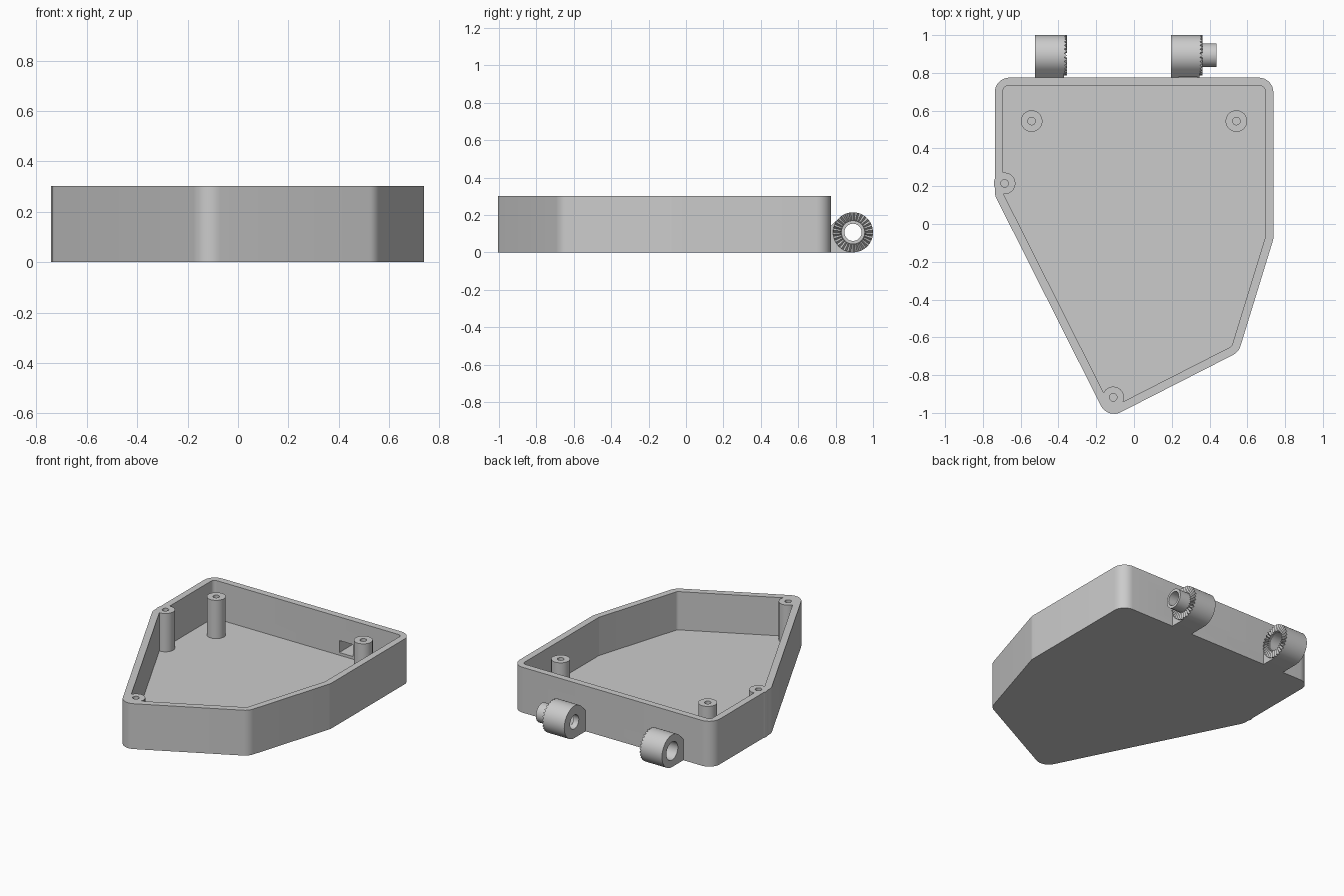
import bpy, bmesh, math
from mathutils import Vector, Matrix

cube = bpy.data.objects.get("Cube")
if cube:
    bpy.data.objects.remove(cube, do_unlink=True)

grey = bpy.data.materials.new("plain_grey")
grey.use_nodes = True
grey.diffuse_color = (0.6, 0.6, 0.6, 1)
grey.node_tree.nodes["Principled BSDF"].inputs["Base Color"].default_value = (0.6, 0.6, 0.6, 1)

HEIGHT, FLOOR, WALL = 0.302, 0.047, 0.044
AXIS_Y, AXIS_Z, KNUCKLE_R = 0.893, 0.107, 0.107


def make_object(name, bm):
    bmesh.ops.recalc_face_normals(bm, faces=bm.faces)
    mesh = bpy.data.meshes.new(name)
    bm.to_mesh(mesh)
    bm.free()
    mesh.materials.append(grey)
    obj = bpy.data.objects.new(name, mesh)
    bpy.context.collection.objects.link(obj)
    return obj


def extrude(name, points, offset):
    """Closed prism from a flat outline."""
    bm = bmesh.new()
    face = bm.faces.new([bm.verts.new(p) for p in points])
    new = bmesh.ops.extrude_face_region(bm, geom=[face])["geom"]
    bmesh.ops.translate(bm, vec=offset, verts=[v for v in new if isinstance(v, bmesh.types.BMVert)])
    return make_object(name, bm)


def post(name, x, y, r, z0, z1):
    ring = [(x + r * math.cos(a), y + r * math.sin(a), z0)
            for a in (math.tau * i / 40 for i in range(40))]
    return extrude(name, ring, (0, 0, z1 - z0))


def rod(name, r, x0, x1):
    """Cylinder along the hinge axis."""
    ring = [(x0, AXIS_Y + r * math.cos(a), AXIS_Z + r * math.sin(a))
            for a in (math.tau * i / 48 for i in range(48))]
    return extrude(name, ring, (x1 - x0, 0, 0))


def box(name, low, high):
    bm = bmesh.new()
    low, high = Vector(low), Vector(high)
    bmesh.ops.create_cube(bm, size=1, matrix=Matrix.LocRotScale((low + high) / 2, None, high - low))
    return make_object(name, bm)


def combine(obj, other, operation):
    mod = obj.modifiers.new("bool", "BOOLEAN")
    mod.operation, mod.solver, mod.object = operation, "EXACT", other
    bpy.context.view_layer.objects.active = obj
    bpy.ops.object.modifier_apply(modifier=mod.name)
    bpy.data.objects.remove(other, do_unlink=True)


def smooth(obj):
    bpy.ops.object.select_all(action="DESELECT")
    obj.select_set(True)
    bpy.context.view_layer.objects.active = obj
    bpy.ops.object.shade_smooth_by_angle(angle=math.radians(25))


def inset(corners, d):
    result = []
    for i, p in enumerate(corners):
        a = (p - corners[i - 1]).normalized()
        b = (corners[(i + 1) % len(corners)] - p).normalized()
        n, m = Vector((-a.y, a.x, 0)), Vector((-b.y, b.x, 0))
        result.append(p + (n + m) * d / (1 + n.dot(m)))
    return result


def rounded(corners, r, z, steps=8):
    """Outline with every corner replaced by an arc."""
    result = []
    for i, p in enumerate(corners):
        u = (corners[i - 1] - p).normalized()
        v = (corners[(i + 1) % len(corners)] - p).normalized()
        half = u.angle(v) / 2
        centre = p + (u + v).normalized() * r / math.sin(half)
        start = (p + u * r / math.tan(half) - centre).normalized()
        end = (p + v * r / math.tan(half) - centre).normalized()
        for k in range(steps + 1):
            q = centre + start.slerp(end, k / steps).normalized() * r
            result.append((q.x, q.y, z))
    return result


# Tray shell
outline = [Vector((x, y, 0)) for x, y in (
    (0.738, 0.775), (-0.737, 0.775), (-0.737, 0.153),
    (-0.14, -1.032), (0.554, -0.678), (0.738, -0.08))]
tray = extrude("tray", rounded(outline, 0.078, 0), (0, 0, HEIGHT))
cavity = extrude("cavity", rounded(inset(outline, WALL), 0.025, FLOOR), (0, 0, HEIGHT))
combine(tray, cavity, "DIFFERENCE")

# Screw posts, with blind holes from the top
posts = ((-0.542, 0.545, FLOOR / 2), (0.542, 0.545, FLOOR / 2),
         (-0.685, 0.215, 0), (-0.11, -0.918, FLOOR / 2))
for x, y, z in posts:
    combine(tray, post("post", x, y, 0.057, z, HEIGHT), "UNION")
for x, y, z in posts:
    combine(tray, post("screw_hole", x, y, 0.02, FLOOR, HEIGHT + 0.1), "DIFFERENCE")

# Cable opening through the back wall
combine(tray, box("opening", (0.235, 0.7, 0.065), (0.335, 0.85, 0.145)), "DIFFERENCE")
smooth(tray)


def toothed_ring(name, x0, x1, inner, teeth=30):
    """Ring of radial ridges on the knuckle end."""
    bm = bmesh.new()
    rows = []
    for i in range(teeth * 2):
        a = math.tau * i / (teeth * 2)
        top = x1 if i % 2 else x0 + 0.002
        rows.append([bm.verts.new((x, AXIS_Y + r * math.cos(a), AXIS_Z + r * math.sin(a)))
                     for x, r in ((x0 - 0.002, inner), (top, inner),
                                  (top, KNUCKLE_R), (x0 - 0.002, KNUCKLE_R))])
    for i, row in enumerate(rows):
        prev = rows[i - 1]
        for k in range(4):
            bm.faces.new((prev[k], row[k], row[k - 1], prev[k - 1]))
    return make_object(name, bm)


def knuckle(side, x0, x1, bore):
    """Hinge barrel blended into the back wall."""
    profile = [(x0, 0.765, 0)]
    for i in range(41):
        a = math.radians(-90 + 225 * i / 40)
        profile.append((x0, AXIS_Y + KNUCKLE_R * math.cos(a), AXIS_Z + KNUCKLE_R * math.sin(a)))
    profile += [(x0, 0.775, 0.141), (x0, 0.765, 0.141)]
    body = extrude(side + "_hinge_knuckle", profile, (x1 - x0, 0, 0))
    combine(body, rod("bore", bore, x0 - 0.1, x1 + 0.1), "DIFFERENCE")
    toothed_ring(side + "_hinge_teeth", x1, x1 + 0.016, 0.064)
    return body


plain = knuckle("plain", -0.523, -0.371, 0.06)
pinned = knuckle("pinned", 0.197, 0.347, 0.046)
combine(pinned, box("opening", (0.235, 0.7, 0.065), (0.335, AXIS_Y, 0.145)), "DIFFERENCE")
smooth(plain)
smooth(pinned)

# Hollow pin
pin = rod("hinge_pin", 0.063, 0.34, 0.437)
combine(pin, rod("pin_bore", 0.046, 0.3, 0.5), "DIFFERENCE")
smooth(pin)
